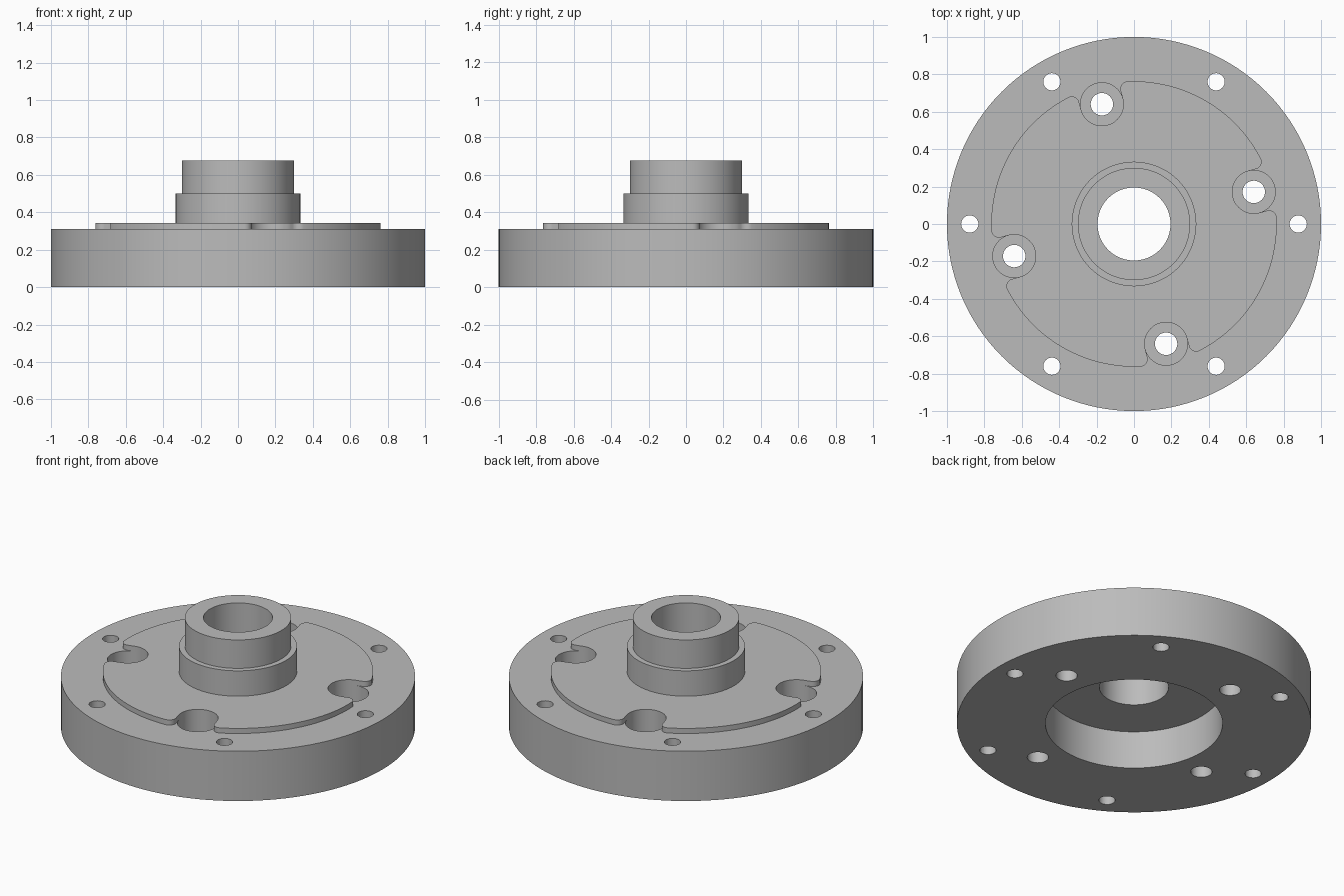
import bpy, bmesh, math
from mathutils import Vector, Matrix

cube = bpy.data.objects.get("Cube")
if cube:
    bpy.data.objects.remove(cube, do_unlink=True)

SEG = 128
TOP, PLATE_TOP = 0.31, 0.342
PLATE_R, BORE_R = 0.763, 0.195
POCKET_R, POCKET_DIST, POCKET_ANGLE = 0.115, 0.663, 15
FILLET = 0.04

steel = bpy.data.materials.new("steel grey")
steel.use_nodes = True
GREY = (0.5, 0.5, 0.5, 1)
steel.diffuse_color = GREY
steel.node_tree.nodes["Principled BSDF"].inputs["Base Color"].default_value = GREY


def finish(name, bm):
    bmesh.ops.recalc_face_normals(bm, faces=bm.faces)
    mesh = bpy.data.meshes.new(name)
    bm.to_mesh(mesh)
    bm.free()
    obj = bpy.data.objects.new(name, mesh)
    bpy.context.collection.objects.link(obj)
    mesh.materials.append(steel)
    return obj


def lathe(name, profile, segments=SEG, loc=(0, 0)):
    """Revolve a closed (radius, z) profile; a profile touching the axis makes a solid."""
    bm = bmesh.new()
    verts = [bm.verts.new((r, 0, z)) for r, z in profile]
    edges = [bm.edges.new((a, b)) for a, b in zip(verts, verts[1:] + verts[:1])]
    bmesh.ops.spin(bm, geom=verts + edges, cent=(0, 0, 0), axis=(0, 0, 1),
                   angle=math.tau, steps=segments, use_merge=True)
    bmesh.ops.remove_doubles(bm, verts=bm.verts, dist=1e-5)
    bmesh.ops.dissolve_degenerate(bm, edges=bm.edges, dist=1e-5)
    bmesh.ops.translate(bm, verts=bm.verts, vec=(*loc, 0))
    return finish(name, bm)


def polar(radius, degrees):
    a = math.radians(degrees)
    return radius * math.cos(a), radius * math.sin(a)


def cut(obj, cutters):
    for c in cutters:
        c.hide_render = True
        mod = obj.modifiers.new("cut", 'BOOLEAN')
        mod.operation, mod.solver, mod.object = 'DIFFERENCE', 'EXACT', c
    bpy.context.view_layer.update()
    evaluated = obj.evaluated_get(bpy.context.evaluated_depsgraph_get())
    mesh = bpy.data.meshes.new_from_object(evaluated)
    obj.modifiers.clear()
    obj.data = mesh
    for c in cutters:
        bpy.data.objects.remove(c, do_unlink=True)


def arc(cx, cy, r, start, end, steps):
    return [Vector((cx + r * math.cos(start + (end - start) * i / steps),
                    cy + r * math.sin(start + (end - start) * i / steps)))
            for i in range(steps + 1)]


# Flange with stepped hub, through bore and underside recess
flange = lathe("flange_body", [
    (0.5, 0), (1, 0), (1, TOP), (0.333, TOP), (0.333, 0.5), (0.3, 0.5),
    (0.3, 0.677), (BORE_R, 0.677), (BORE_R, 0.236), (0.5, 0.236)])

# Six rim holes and four counterbored holes
cutters = [lathe("rim_hole_cutter", [(0, -0.1), (0.046, -0.1), (0.046, 0.5), (0, 0.5)],
                 32, polar(0.878, 60 * i)) for i in range(6)]
cutters += [lathe("counterbore_cutter",
                  [(0, -0.1), (0.06, -0.1), (0.06, 0.12), (POCKET_R, 0.12),
                   (POCKET_R, 0.5), (0, 0.5)],
                  48, polar(POCKET_DIST, POCKET_ANGLE + 90 * i)) for i in range(4)]
cut(flange, cutters)

# Raised plate outline: one quarter = rounded slot (radial along +x) plus rim arc
fy = POCKET_R + FILLET
fx = math.sqrt((PLATE_R - FILLET) ** 2 - fy ** 2)
lean = math.atan2(fy, fx)
slot = arc(fx, -fy, FILLET, -lean, math.pi / 2, 8)
slot += arc(POCKET_DIST, 0, POCKET_R, 1.5 * math.pi, 0.5 * math.pi, 24)
slot += arc(fx, fy, FILLET, -math.pi / 2, lean, 8)
quarter = slot + arc(0, 0, PLATE_R, lean, math.pi / 2 - lean, 28)[1:-1]

bm = bmesh.new()
outline = []
for i in range(4):
    turn = Matrix.Rotation(math.radians(POCKET_ANGLE + 90 * i), 3, 'Z')
    outline += [bm.verts.new(turn @ p.to_3d() + Vector((0, 0, TOP))) for p in quarter]
base = bm.faces.new(outline)
ext = bmesh.ops.extrude_face_region(bm, geom=[base])
bmesh.ops.translate(bm, vec=(0, 0, PLATE_TOP - TOP),
                    verts=[g for g in ext["geom"] if isinstance(g, bmesh.types.BMVert)])
plate = finish("raised_plate", bm)
cut(plate, [lathe("hub_cutter", [(0, 0), (0.325, 0), (0.325, 1), (0, 1)])])

# Open the hidden underside of the plate and the wall inside the hub
bm = bmesh.new()
bm.from_mesh(plate.data)
hidden = [f for f in bm.faces if f.normal.z < -0.9
          or (abs(f.normal.z) < 0.1 and f.calc_center_median().xy.length < 0.4)]
bmesh.ops.delete(bm, geom=hidden, context='FACES')
bm.to_mesh(plate.data)
bm.free()

# Smooth round walls, sharp rims
bpy.ops.object.select_all(action='DESELECT')
for obj in (flange, plate):
    obj.select_set(True)
bpy.context.view_layer.objects.active = flange
bpy.ops.object.shade_smooth_by_angle(angle=math.radians(30))
